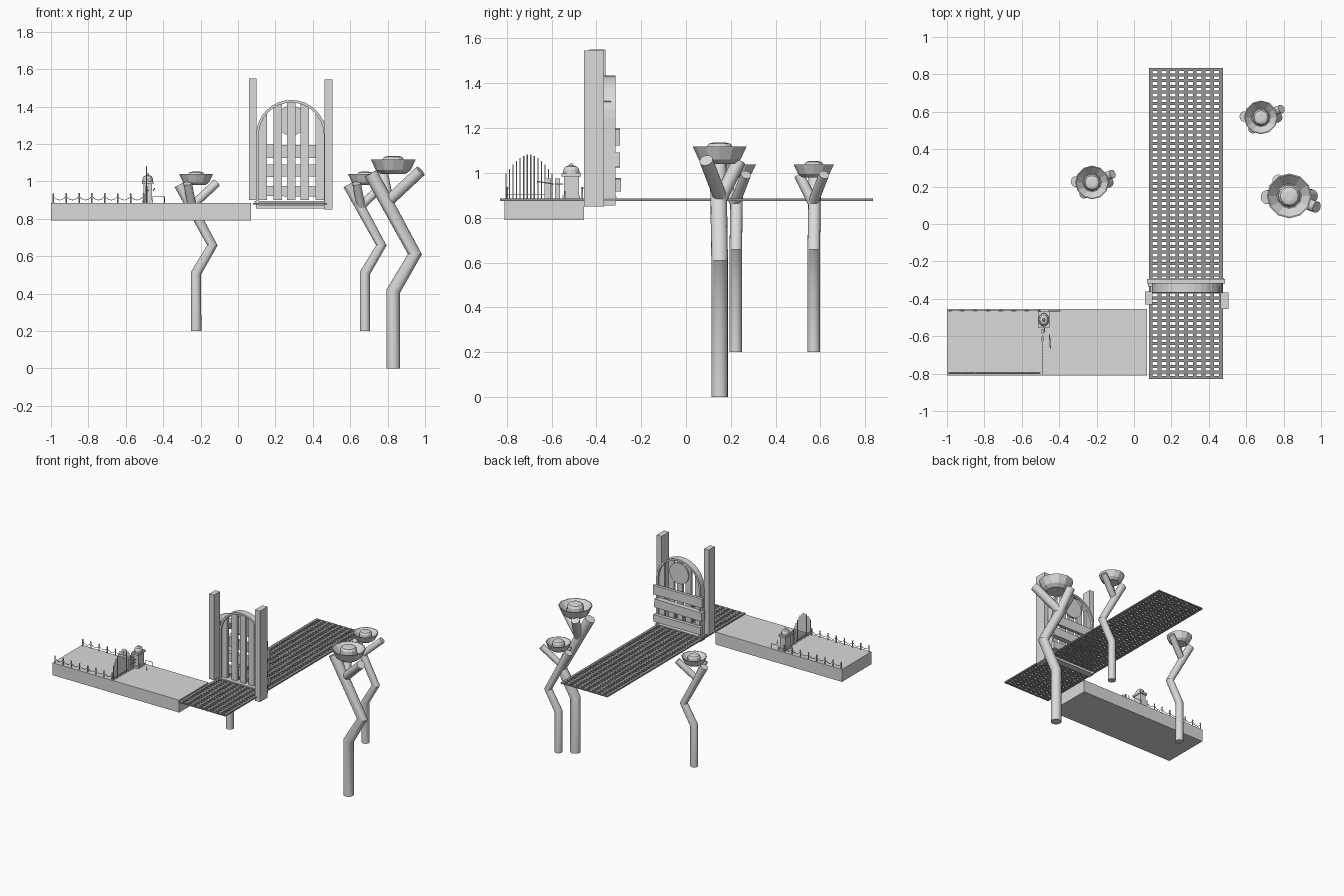
import bpy, bmesh, math
from mathutils import Matrix, Vector

if "Cube" in bpy.data.objects:
    bpy.data.objects.remove(bpy.data.objects["Cube"])


def material(name, value):
    mat = bpy.data.materials.new(name)
    mat.use_nodes = True
    mat.diffuse_color = (value, value, value, 1)
    mat.node_tree.nodes["Principled BSDF"].inputs["Base Color"].default_value = (value, value, value, 1)
    return mat


grey = material("light_grey", 0.7)
steel = material("dark_steel_grey", 0.3)


def finish(name, bm, mat=grey):
    mesh = bpy.data.meshes.new(name)
    bmesh.ops.recalc_face_normals(bm, faces=bm.faces[:])
    bm.to_mesh(mesh)
    bm.free()
    mesh.materials.append(mat)
    ob = bpy.data.objects.new(name, mesh)
    bpy.context.collection.objects.link(ob)
    return ob


def boxes(name, bounds, tilt=0, mat=grey):
    """One object of boxes, each given as (x0, x1, y0, y1, z0, z1)."""
    bm = bmesh.new()
    for x0, x1, y0, y1, z0, z1 in bounds:
        mid = Vector((x0 + x1, y0 + y1, z0 + z1)) / 2
        m = (Matrix.Translation(mid) @ Matrix.Rotation(tilt, 4, 'Y')
             @ Matrix.Diagonal((x1 - x0, y1 - y0, z1 - z0, 1)))
        bmesh.ops.create_cube(bm, size=1, matrix=m)
    return finish(name, bm, mat)


def tubes(name, paths, radius, res=1):
    """One object of round tubes that follow the given paths."""
    cu = bpy.data.curves.new(name, 'CURVE')
    cu.dimensions = '3D'
    cu.bevel_depth = radius
    cu.bevel_resolution = res
    cu.use_fill_caps = True
    for path in paths:
        sp = cu.splines.new('POLY')
        sp.points.add(len(path) - 1)
        for pt, co in zip(sp.points, path):
            pt.co = (*co, 1)
    cu.materials.append(grey)
    ob = bpy.data.objects.new(name, cu)
    bpy.context.collection.objects.link(ob)
    bpy.ops.object.select_all(action='DESELECT')
    ob.select_set(True)
    bpy.context.view_layer.objects.active = ob
    bpy.ops.object.convert(target='MESH')
    bpy.ops.object.shade_smooth_by_angle()


def lathe(name, profile, centre, sides):
    """Spin (radius, z) points around a vertical axis."""
    bm = bmesh.new()
    rings = []
    for r, z in profile:
        rings.append([bm.verts.new((centre[0] + r * math.cos(a), centre[1] + r * math.sin(a), centre[2] + z))
                      for a in (math.tau * i / sides for i in range(sides))])
    for a, b in zip(rings, rings[1:]):
        for i in range(sides):
            j = (i + 1) % sides
            bm.faces.new((a[i], a[j], b[j], b[i]))
    bm.faces.new(rings[0])
    bm.faces.new(rings[-1])
    return finish(name, bm)


# Platform slab
boxes("platform", [(-1, 0.07, -0.81, -0.455, 0.79, 0.885)])

# Grated walkway
X0, X1, Y0, Y1 = 0.08, 0.475, -0.83, 0.835
cols, rows = 8, 54
grate = []
for i in range(cols + 1):
    c = X0 + 0.01 + i * (X1 - X0 - 0.02) / cols
    grate.append((c - 0.01, c + 0.01, Y0, Y1, 0.875, 0.885))
for i in range(rows + 1):
    c = Y0 + 0.008 + i * (Y1 - Y0 - 0.016) / rows
    grate.append((X0 + 0.001, X1 - 0.001, c - 0.008, c + 0.008, 0.876, 0.884))
boxes("walkway_grate", grate, mat=steel)

# Gate posts
boxes("gate_post_right", [(0.058, 0.098, -0.43, -0.36, 0.9, 1.55)])
boxes("gate_post_left", [(0.462, 0.504, -0.455, -0.365, 0.85, 1.545)])

# Arched gate frame
CX, HALF, SPRING = 0.285, 0.188, 1.247


def arch(half, steps=16):
    pts = [(CX + half * math.cos(math.pi * i / steps), SPRING + half * math.sin(math.pi * i / steps))
           for i in range(steps + 1)]
    return [(CX + half, 0.86)] + pts + [(CX - half, 0.86)]


bm = bmesh.new()
outer, inner = arch(HALF), arch(HALF - 0.014)
loops = [[bm.verts.new((x, y, z)) for x, z in ring]
         for ring, y in ((outer, -0.365), (outer, -0.315), (inner, -0.315), (inner, -0.365))]
for k in range(4):
    a, b = loops[k], loops[(k + 1) % 4]
    for i in range(len(a) - 1):
        bm.faces.new((a[i], a[i + 1], b[i + 1], b[i]))
for end in (0, -1):
    bm.faces.new([ring[end] for ring in loops])
finish("gate_arch", bm)

# Gate planks cut to the arch
bm = bmesh.new()
for c in (0.132, 0.213, 0.285, 0.357, 0.438):
    top = [(x, SPRING + math.sqrt(max(0, (HALF - 0.008) ** 2 - (x - CX) ** 2)))
           for x in (c + 0.023, c, c - 0.023)]
    outline = [(c - 0.023, 0.9), (c + 0.023, 0.9)] + top
    face = bm.faces.new([bm.verts.new((x, -0.352, z)) for x, z in outline])
    new = bmesh.ops.extrude_face_region(bm, geom=[face])["geom"]
    bmesh.ops.translate(bm, vec=(0, 0.02, 0), verts=[v for v in new if isinstance(v, bmesh.types.BMVert)])
finish("gate_planks", bm)

# Gate cross boards, sill and round plate
boxes("gate_board_top", [(0.07, 0.485, -0.317, -0.295, 1.125, 1.195)], 0.01)
boxes("gate_board_middle", [(0.075, 0.475, -0.335, -0.295, 1.025, 1.09)], -0.01)
boxes("gate_board_bottom", [(0.08, 0.48, -0.317, -0.29, 0.92, 0.975)], 0.01)
boxes("gate_sill", [(0.097, 0.474, -0.365, -0.315, 0.855, 0.873), (0.087, 0.477, -0.37, -0.31, 0.887, 0.895)])
bm = bmesh.new()
bmesh.ops.create_cone(bm, cap_ends=True, segments=24, radius1=0.08, radius2=0.08, depth=0.012,
                      matrix=Matrix.Translation((CX, -0.328, 1.325)) @ Matrix.Rotation(math.pi / 2, 4, 'X'))
finish("gate_round_plate", bm)
tubes("gate_latch", [[(0.455, -0.366, 1.32), (0.455, -0.335, 1.32)]], 0.006)


# Bent trees that carry bowls
def tree(label, x, y, z, s, flip):
    def at(dx, dy, dz):
        return (x + dx * s, y + dy * s * flip, z + dz * s)
    tubes(label + "_trunk", [[at(0, 0, 0), at(0, 0, 0.31), at(0.087, 0, 0.458), at(-0.09, 0.005, 0.782)]],
          0.0278 * s, 6)
    tubes(label + "_branches", [[at(-0.015, 0, 0.675), at(0.11, 0.045, 0.792)],
                                [at(-0.02, 0, 0.66), at(-0.045, -0.065, 0.79)]], 0.023 * s, 6)
    # Steep hollow bowl with a round core in the middle
    profile = [(0.05, 0.78), (0.07, 0.795), (0.09, 0.838), (0.085, 0.838), (0.05, 0.8),
               (0.046, 0.8), (0.044, 0.836), (0.036, 0.848), (0.02, 0.852)]
    lathe(label + "_bowl", [(r * s, h * s) for r, h in profile], (x, y, z), 12)


tree("large_tree", 0.83, 0.15, 0, 1.333, -1)
tree("back_tree", 0.679, 0.57, 0.2, 1, 1)
tree("right_tree", -0.224, 0.222, 0.2, 1, 1)

# Chain fences along both long edges
STEP, COUNT, DECK = 0.069, 8, 0.885
posts, chains, knobs = [], [], bmesh.new()
for y in (-0.463, -0.797):
    for i in range(COUNT):
        x = -0.988 + i * STEP
        posts.append([(x, y, DECK), (x, y, 0.93)])
        bmesh.ops.create_icosphere(knobs, subdivisions=1, radius=0.006,
                                   matrix=Matrix.Translation((x, y, 0.932)))
        if i < COUNT - 1:
            chains.append([(x + STEP * t / 6, y, 0.92 - 0.08 * (t / 6) * (1 - t / 6)) for t in range(7)])
tubes("fence_posts", posts, 0.004)
tubes("fence_chains", chains, 0.0018)
finish("fence_knobs", knobs)

# Barred gate across the platform
bars = []
for i in range(14):
    t = i / 13
    y, top = -0.803 + 0.205 * t, 0.997 + 0.085 * math.sin(math.pi * t)
    bars.append([(-0.49, y, DECK), (-0.49, y, top)])
tubes("bar_gate_bars", bars, 0.003)
tubes("bar_gate_rail", [[(-0.49, y, 0.905) for y in (-0.803, -0.598)]], 0.0018)
boxes("bar_gate_pillars", [(-0.495, -0.485, -0.628, -0.602, DECK, 0.975),
                           (-0.495, -0.485, -0.585, -0.562, DECK, 0.975)])

# Guard booth with a domed roof
boxes("booth_body", [(-0.505, -0.46, -0.545, -0.478, DECK, 0.99),
                     (-0.51, -0.455, -0.552, -0.472, DECK, 0.9),
                     (-0.512, -0.453, -0.555, -0.469, 0.985, 1.0)])
roof = lathe("booth_roof", [(0.028, 0), (0.027, 0.018), (0.02, 0.03), (0.008, 0.035), (0.005, 0.043), (0.001, 0.047)],
             (-0.4825, -0.512, 0.998), 12)
roof.data.transform(Matrix.Translation((0, -0.512, 0)) @ Matrix.Diagonal((1, 1.3, 1, 1))
                    @ Matrix.Translation((0, 0.512, 0)))

# Small railing and barrier arm beside the booth
corners = [(-0.455, -0.465), (-0.393, -0.465), (-0.393, -0.54), (-0.455, -0.54)]
tubes("booth_railing", [[(x, y, DECK), (x, y, 0.92)] for x, y in corners]
      + [[(x, y, 0.918) for x, y in corners[:2]]], 0.0018)
tubes("barrier_arm", [[(-0.452, -0.59, 0.95), (-0.447, -0.665, 0.962)],
                      [(-0.48, -0.55, 0.95), (-0.478, -0.58, 0.95)]], 0.003)
